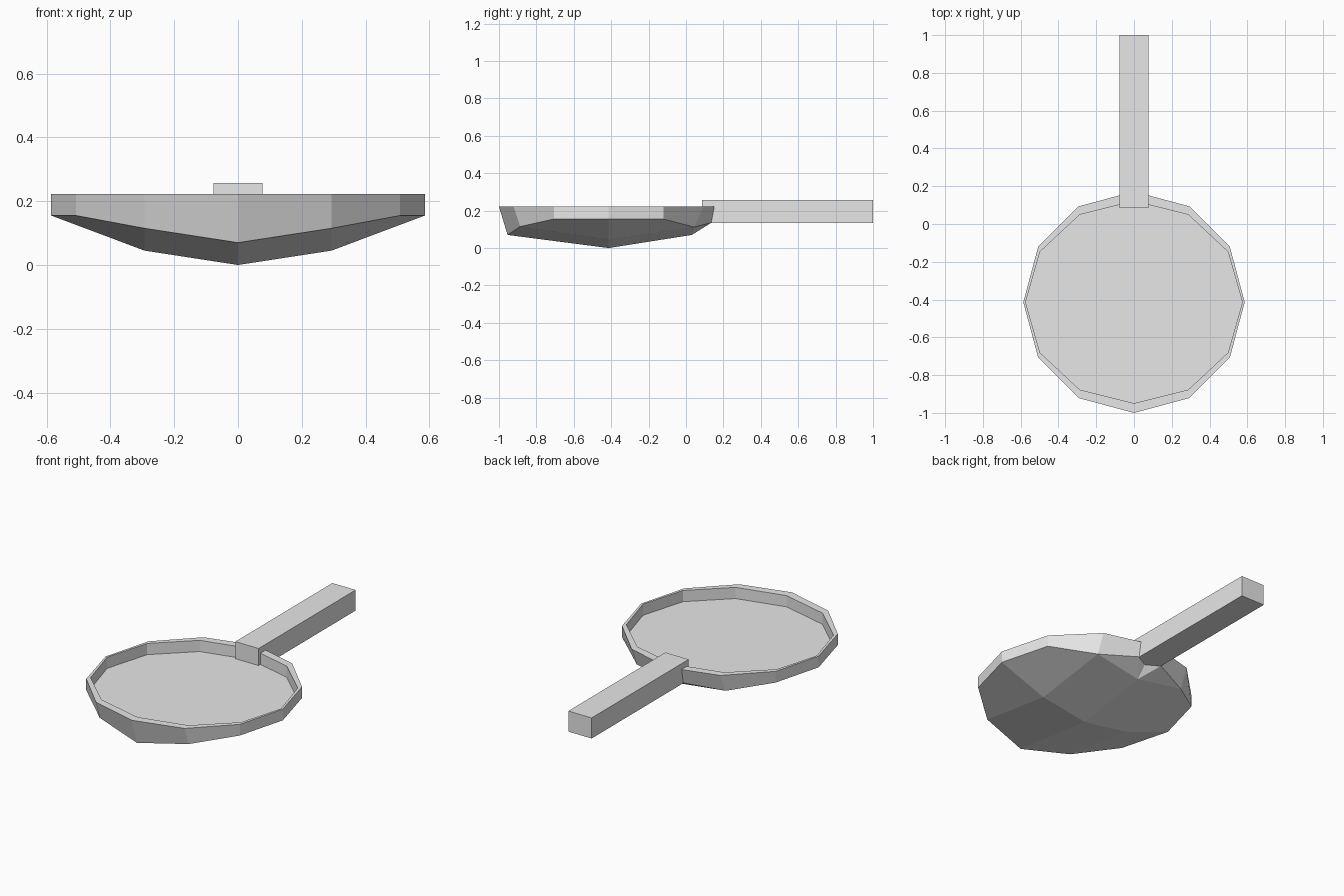
import bpy, bmesh
from math import sin, cos, pi

cube = bpy.data.objects.get("Cube")
if cube:
    bpy.data.objects.remove(cube, do_unlink=True)

grey = bpy.data.materials.new("light_grey")
grey.use_nodes = True
colour = (0.8, 0.8, 0.8, 1)
grey.diffuse_color = colour
grey.node_tree.nodes["Principled BSDF"].inputs["Base Color"].default_value = colour

R, CY, RIM, FLOOR = 0.586, -0.414, 0.222, 0.155


def make(name, bm):
    bmesh.ops.recalc_face_normals(bm, faces=bm.faces)
    mesh = bpy.data.meshes.new(name)
    bm.to_mesh(mesh)
    bm.free()
    mesh.materials.append(grey)
    obj = bpy.data.objects.new(name, mesh)
    bpy.context.collection.objects.link(obj)
    return obj


def half_ring(bm, rx, ry, heights, back_point=None):
    """Half of a twelve-sided ring from front to back, with a joint beside the handle."""
    pts = [(rx * sin(i * pi / 6), CY - ry[i] * cos(i * pi / 6), heights[i]) for i in range(7)]
    a, b = pts[5], pts[6]
    joint = back_point or [b[k] + (a[k] - b[k]) * 0.26 for k in range(3)]
    pts.insert(6, joint)
    for i in (0, -1):
        pts[i] = (0, *pts[i][1:])
    return [bm.verts.new(p) for p in pts]


# Pan: half shell, mirrored across x
bm = bmesh.new()
lower = half_ring(bm, R, [0.54, 0.545, R, R, R, 0.53, 0.445],
                  [0.07, 0.115, FLOOR, FLOOR, FLOOR, 0.112, 0.07], (0.077, 0.135, 0.135))
outer = half_ring(bm, R, [R] * 7, [RIM] * 7)
inner = half_ring(bm, R - 0.012, [0.535] * 7, [RIM] * 7)
floor = half_ring(bm, R - 0.012, [0.535] * 7, [FLOOR] * 7)
for low, high in ((lower, outer), (outer, inner), (inner, floor)):
    for i in range(7):
        bm.faces.new((low[i], low[i + 1], high[i + 1], high[i]))
bm.faces.new(floor)

# Faceted underside
tip = bm.verts.new((0, CY, 0))
ridge = bm.verts.new((R / 2, CY, 0.045))
L = lower
for face in ((tip, L[0], L[1], ridge), (ridge, L[1], L[2], L[3]), (ridge, L[3], L[4], L[5]),
             (tip, ridge, L[5], L[7]), (L[5], L[6], L[7])):
    bm.faces.new(face)
pan = make("pan", bm)
mirror = pan.modifiers.new("mirror", 'MIRROR')
mirror.use_axis[0] = True
mirror.use_clip = True

# Handle
bm = bmesh.new()
bmesh.ops.create_cube(bm, size=1)
handle = make("handle", bm)
handle.scale = (0.154, 0.915, 0.123)
handle.location = (0, 0.5425, 0.1955)
